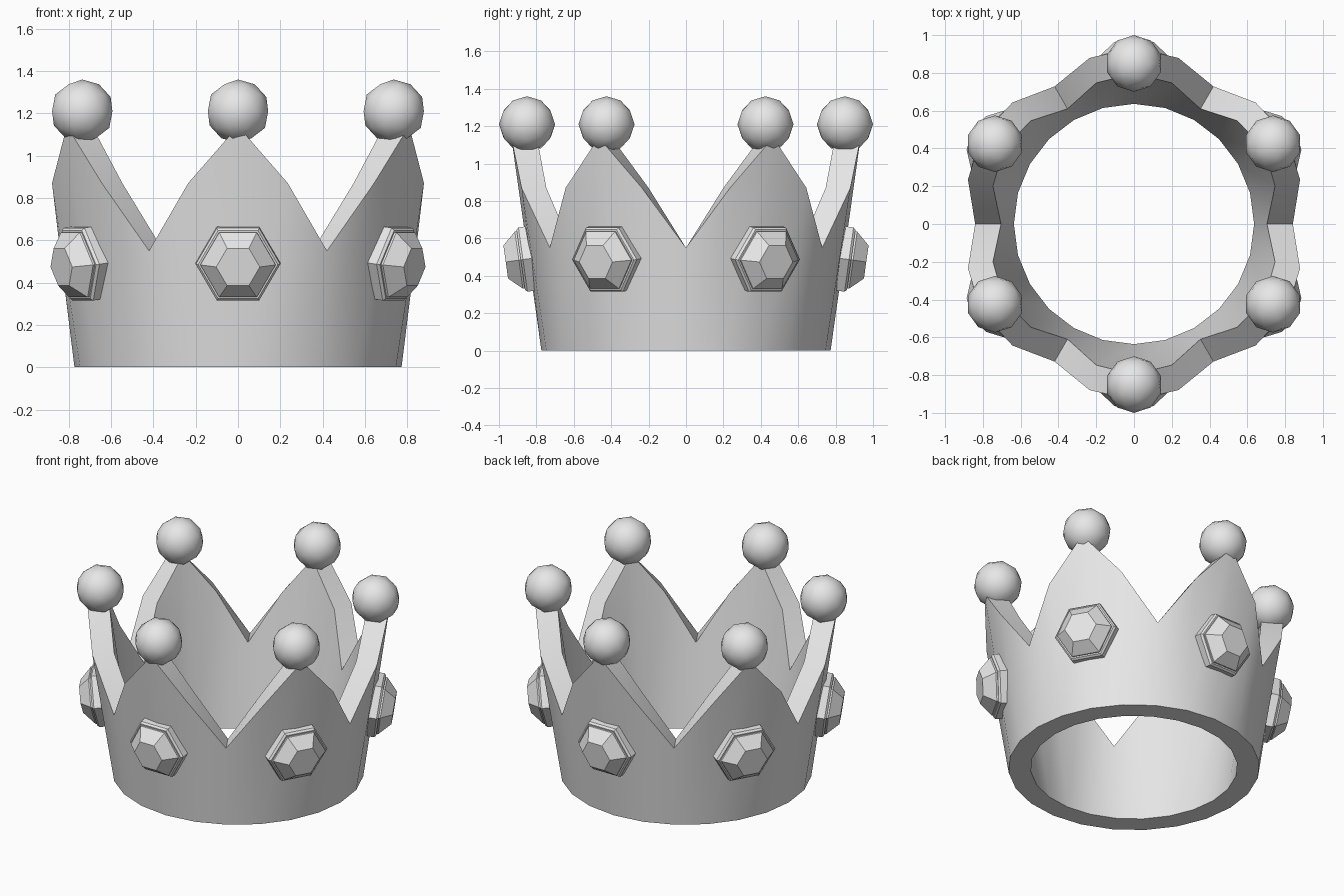
import bpy, bmesh, math
from mathutils import Matrix, Vector

cube = bpy.data.objects.get("Cube")
if cube:
    bpy.data.objects.remove(cube, do_unlink=True)

grey = bpy.data.materials.new("light_grey")
grey.use_nodes = True
grey.diffuse_color = (0.8, 0.8, 0.8, 1)
grey.node_tree.nodes["Principled BSDF"].inputs["Base Color"].default_value = (0.8, 0.8, 0.8, 1)


def add_object(name, bm, smooth=False):
    bmesh.ops.recalc_face_normals(bm, faces=bm.faces)
    mesh = bpy.data.meshes.new(name)
    bm.to_mesh(mesh)
    bm.free()
    mesh.materials.append(grey)
    obj = bpy.data.objects.new(name, mesh)
    bpy.context.collection.objects.link(obj)
    if smooth:
        bpy.ops.object.select_all(action='DESELECT')
        obj.select_set(True)
        bpy.context.view_layer.objects.active = obj
        bpy.ops.object.shade_smooth_by_angle(angle=math.radians(30))
    return obj


def lathe_hexagon(name, profile, matrix):
    """Hexagonal solid from (radius, height) pairs along its own z axis."""
    bm = bmesh.new()
    rings = [[bm.verts.new((r * math.cos(k * math.pi / 3), r * math.sin(k * math.pi / 3), h))
              for k in range(6)] for r, h in profile]
    for low, high in zip(rings, rings[1:]):
        for k in range(6):
            n = (k + 1) % 6
            bm.faces.new((low[k], low[n], high[n], high[k]))
    bm.faces.new(rings[0])
    bm.faces.new(rings[-1])
    bm.transform(matrix)
    return add_object(name, bm)


# Crown band: flared wall whose rim steps valley, shoulder, peak, shoulder
SEGMENTS = 24
THICKNESS = 0.137
BASE_RADIUS = 0.773
RIM = [(0.841, 0.55), (0.91, 0.87), (0.934, 1.14), (0.91, 0.87)]  # radius, height

bm = bmesh.new()
columns = []
for i in range(SEGMENTS):
    a = 2 * math.pi * i / SEGMENTS
    top_r, top_z = RIM[i % 4]
    section = [(BASE_RADIUS, 0), (top_r, top_z),
               (top_r - THICKNESS, top_z), (BASE_RADIUS - THICKNESS, 0)]
    columns.append([bm.verts.new((r * math.cos(a), r * math.sin(a), z)) for r, z in section])
for i in range(SEGMENTS):
    here, there = columns[i], columns[(i + 1) % SEGMENTS]
    for k in range(4):
        n = (k + 1) % 4
        bm.faces.new((here[k], there[k], there[n], here[n]))
add_object("crown_band", bm, smooth=True)

# One ball and one framed jewel for each of the six points
TILT = 0.14
for i in range(6):
    a = math.radians(30 + 60 * i)

    bm = bmesh.new()
    bmesh.ops.create_icosphere(bm, subdivisions=2, radius=0.15)
    bm.transform(Matrix.Translation((0.85 * math.cos(a), 0.85 * math.sin(a), 1.21)))
    add_object(f"point_ball_{i + 1}", bm, smooth=True)

    # Jewel axes: tangent to the wall, up the wall, and out of the wall
    normal = Vector((math.cos(a) * math.cos(TILT), math.sin(a) * math.cos(TILT), -math.sin(TILT)))
    tangent = Vector((-math.sin(a), math.cos(a), 0))
    up = normal.cross(tangent)
    place = Matrix((tangent, up, normal)).transposed().to_4x4()
    place.translation = (0.842 * math.cos(a), 0.842 * math.sin(a), 0.491)

    lathe_hexagon(f"jewel_frame_{i + 1}", [(0.2, -0.05), (0.2, 0.03), (0.188, 0.042)], place)
    lathe_hexagon(f"jewel_{i + 1}", [(0.178, 0.03), (0.178, 0.052), (0.103, 0.123)], place)
